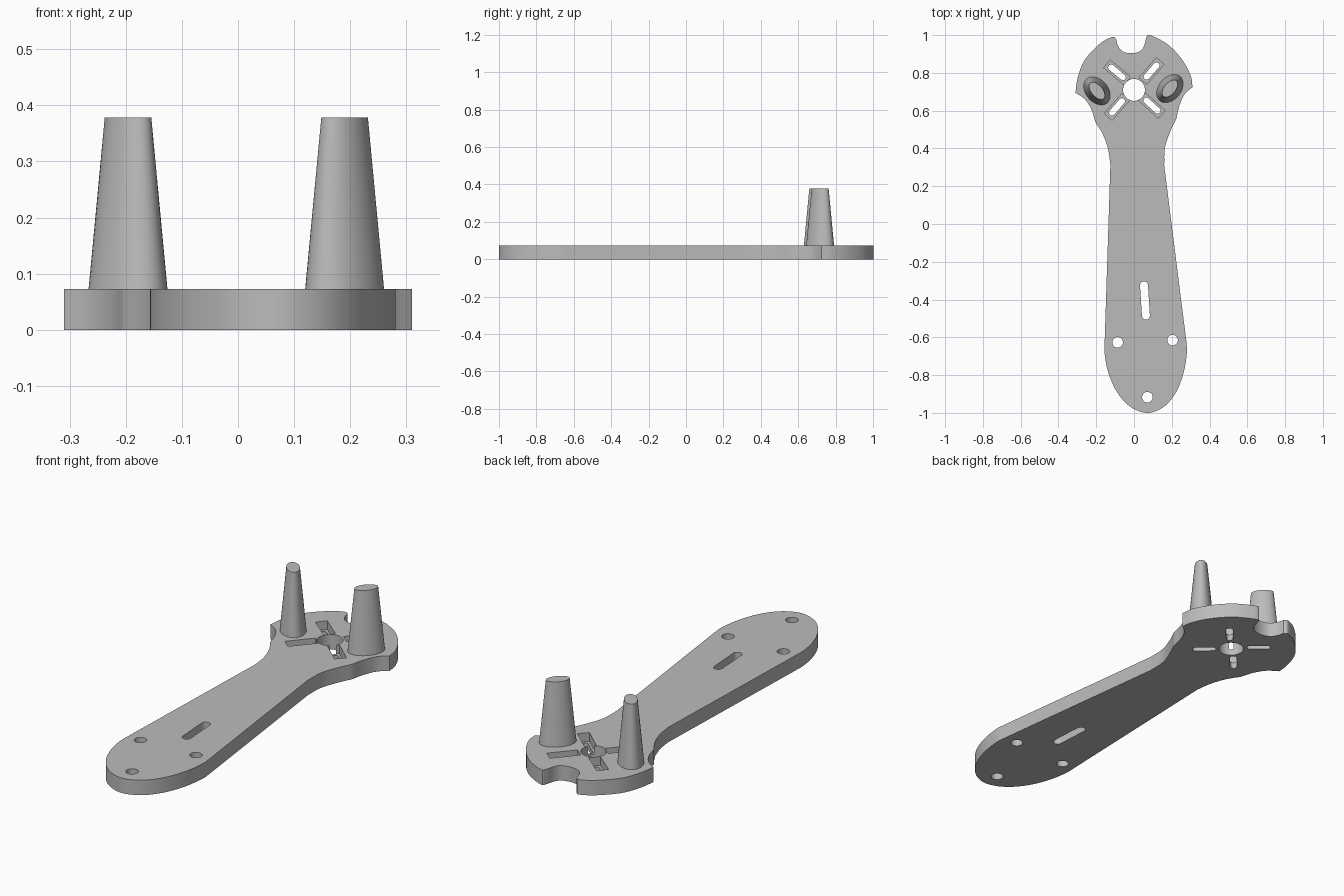
import bpy, bmesh
from math import cos, sin, pi, radians, atan2
from mathutils import Vector

cube = bpy.data.objects.get("Cube")
if cube:
    bpy.data.objects.remove(cube, do_unlink=True)

THICK, FLOOR, POST_TOP = 0.073, 0.03, 0.378
grey = bpy.data.materials.new("light grey")
grey.use_nodes = True
colour = (0.5, 0.5, 0.5, 1)
grey.diffuse_color = colour
grey.node_tree.nodes["Principled BSDF"].inputs["Base Color"].default_value = colour


def smooth_run(pts, steps=6):
    """Catmull-Rom curve through a run of points, leaving out the last one."""
    p = [Vector(q) for q in pts]
    p = [2 * p[0] - p[1]] + p + [2 * p[-1] - p[-2]]
    out = []
    for a, b, c, d in zip(p, p[1:], p[2:], p[3:]):
        for i in range(steps):
            t = i / steps
            out.append(0.5 * (2 * b + (c - a) * t + (2 * a - 5 * b + 4 * c - d) * t * t
                              + (3 * b - a - 3 * c + d) * t ** 3))
    return out


def ellipse(cx, cy, a, b, deg=0, n=32):
    r = radians(deg)
    return [(cx + a * cos(t) * cos(r) - b * sin(t) * sin(r),
             cy + a * cos(t) * sin(r) + b * sin(t) * cos(r))
            for t in (2 * pi * i / n for i in range(n))]


def slot(p, q, r, n=10):
    """Stadium outline around the line from p to q."""
    ang = atan2(q[1] - p[1], q[0] - p[0])
    return [(c[0] + r * cos(t), c[1] + r * sin(t))
            for c, start in ((q, ang - pi / 2), (p, ang + pi / 2))
            for t in (start + pi * i / n for i in range(n + 1))]


def loft(name, low, high, z0, z1):
    """Closed solid between two matching outlines."""
    bm = bmesh.new()
    lo = [bm.verts.new((x, y, z0)) for x, y in low]
    hi = [bm.verts.new((x, y, z1)) for x, y in high]
    bm.faces.new(lo[::-1])
    bm.faces.new(hi)
    for i in range(len(lo)):
        j = (i + 1) % len(lo)
        bm.faces.new((lo[i], lo[j], hi[j], hi[i]))
    bmesh.ops.recalc_face_normals(bm, faces=bm.faces)
    mesh = bpy.data.meshes.new(name)
    bm.to_mesh(mesh)
    bm.free()
    mesh.materials.append(grey)
    obj = bpy.data.objects.new(name, mesh)
    bpy.context.collection.objects.link(obj)
    return obj


def select_only(obj):
    bpy.ops.object.select_all(action='DESELECT')
    obj.select_set(True)
    bpy.context.view_layer.objects.active = obj


def cut(target, outline, z0=-0.1):
    """Cut a prism through the target, from z0 upwards."""
    cutter = loft("cutter", outline, outline, z0, 0.2)
    cutter.hide_render = True
    mod = target.modifiers.new("cut", 'BOOLEAN')
    mod.operation, mod.solver, mod.object = 'DIFFERENCE', 'EXACT', cutter
    select_only(target)
    bpy.ops.object.modifier_apply(modifier=mod.name)
    bpy.data.objects.remove(cutter, do_unlink=True)


# Plate outline, anticlockwise, as smooth runs between corners
runs = [
    [(-.095, .98), (-.116, .99), (-.18, .955), (-.26, .87), (-.298, .775), (-.31, .695)],
    [(-.31, .695), (-.26, .66), (-.225, .605), (-.205, .54)],
    [(-.205, .54), (-.165, .475), (-.137, .395), (-.125, .315)],
    [(-.155, -.61), (-.155, -.69), (-.135, -.79), (-.09, -.89), (-.02, -.967), (.07, -1),
     (.155, -.97), (.22, -.895), (.262, -.79), (.28, -.68), (.277, -.62)],
    [(.16, .31), (.163, .4), (.188, .48), (.225, .56)],
    [(.225, .56), (.24, .625), (.267, .685), (.31, .725)],
    [(.31, .725), (.3, .785), (.255, .87), (.18, .95), (.085, 1), (.065, .985),
     (.052, .94), (.03, .914), (-.015, .904), (-.06, .914), (-.085, .945), (-.095, .98)],
]
outline = []
for run in runs:
    outline += smooth_run(run)
    if run in (runs[2], runs[3]):
        outline.append(Vector(run[-1]))
plate = loft("plate", outline, outline, 0, THICK)

# Centre hole and screw holes
cut(plate, ellipse(0, .71, .058, .058, n=48))
for x, y in ((-.087, -.627), (.204, -.615), (.071, -.917)):
    cut(plate, ellipse(x, y, .028, .028))

# Long slot in the handle
cut(plate, slot((.053, -.325), (.063, -.485), .021))

# Four slots around the centre hole, each in a rectangular recess
for x, y, deg in ((-.09, .803, 140), (.093, .81, 49), (.095, .627, -42), (-.09, .62, 229)):
    along = Vector((cos(radians(deg)), sin(radians(deg))))
    side = Vector((-along.y, along.x))
    c = Vector((x, y))
    cut(plate, [c + along * u * .07 + side * v * .027
                for u, v in ((-1, -1), (1, -1), (1, 1), (-1, 1))], FLOOR)
    cut(plate, slot(c - along * .04, c + along * .04, .016))

# Tapered oval posts
posts = [loft(name, ellipse(x, y, .084, .059, deg, 48), ellipse(x, y, .054, .03, deg, 48),
              THICK - .001, POST_TOP)
         for name, x, y, deg in (("right_post", -.196, .705, 130), ("left_post", .19, .717, 50))]

for obj in [plate] + posts:
    select_only(obj)
    bpy.ops.object.shade_smooth_by_angle(angle=radians(30))
